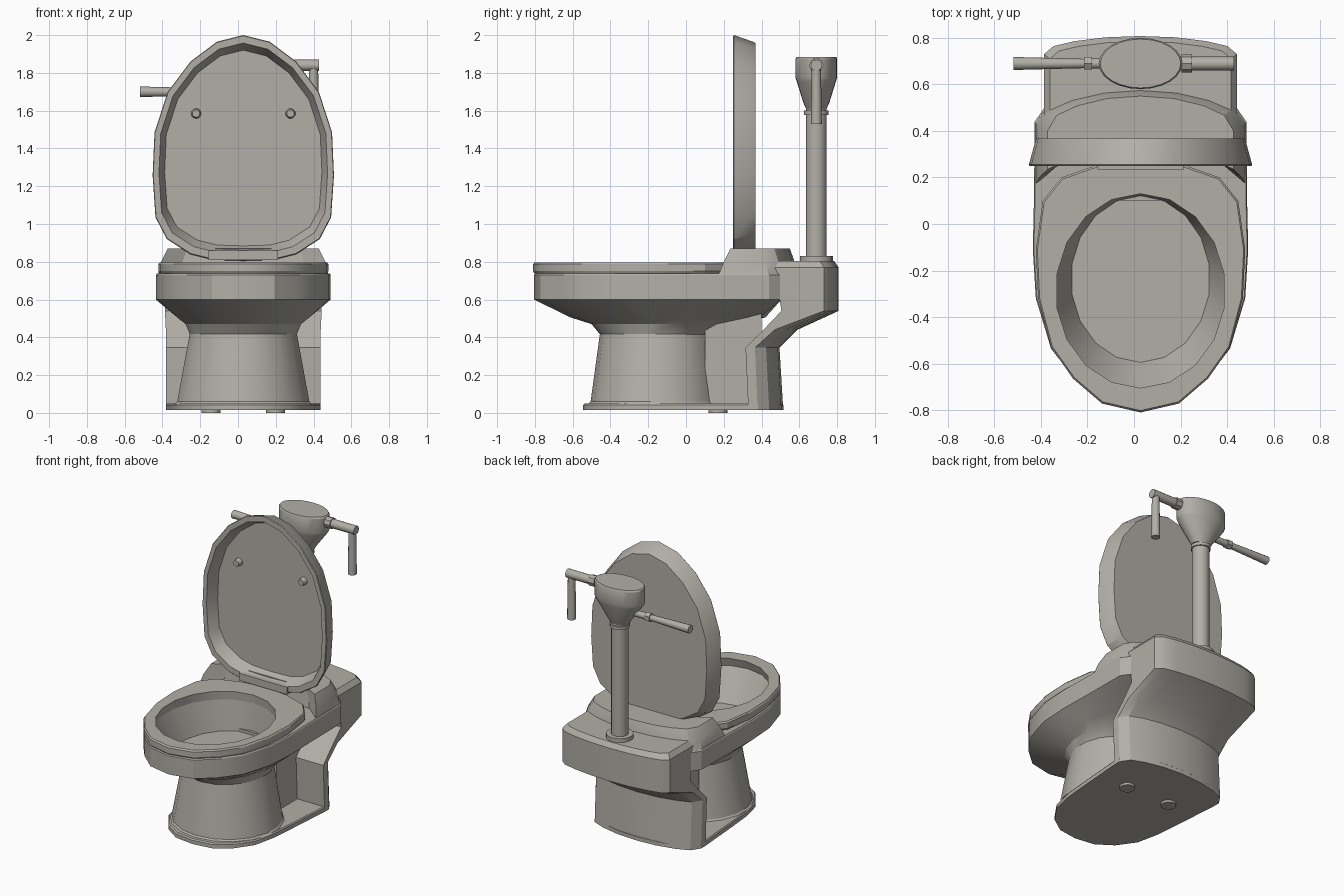
import bpy, bmesh, math
from mathutils import Vector

cube = bpy.data.objects.get("Cube")
if cube:
    bpy.data.objects.remove(cube, do_unlink=True)

CX = 0.028  # the body's centre line

mat = bpy.data.materials.new("warm grey ceramic")
mat.use_nodes = True
COLOUR = (0.45, 0.43, 0.39, 1)
mat.diffuse_color = COLOUR
mat.node_tree.nodes["Principled BSDF"].inputs["Base Color"].default_value = COLOUR


def finish(name, bm, angle=28):
    bmesh.ops.recalc_face_normals(bm, faces=bm.faces)
    mesh = bpy.data.meshes.new(name)
    bm.to_mesh(mesh)
    bm.free()
    mesh.materials.append(mat)
    obj = bpy.data.objects.new(name, mesh)
    bpy.context.collection.objects.link(obj)
    bpy.ops.object.select_all(action='DESELECT')
    obj.select_set(True)
    bpy.context.view_layer.objects.active = obj
    bpy.ops.object.shade_smooth_by_angle(angle=math.radians(angle))
    return obj


def loft(name, rings, upright=False, closed=False, angle=28):
    """Skin mirrored half outlines; each ring is (half outline, level)."""
    bm = bmesh.new()
    loops = []
    for half, level in rings:
        full = half + [(-x, v) for x, v in half[-2:0:-1]]
        loops.append([bm.verts.new((CX + x, level, v) if upright else (CX + x, v, level))
                      for x, v in full])
    pairs = list(zip(loops, loops[1:]))
    if closed:
        pairs.append((loops[-1], loops[0]))
    else:
        bm.faces.new(loops[0])
        bm.faces.new(loops[-1])
    for a, b in pairs:
        n = len(a)
        for i in range(n):
            j = (i + 1) % n
            bm.faces.new((a[i], a[j], b[j], b[i]))
    return finish(name, bm, angle)


def oval(hw, front, back, n=10):
    mid, r = (front + back) / 2, (back - front) / 2
    return [(hw * math.sin(math.pi * i / (n - 1)), mid - r * math.cos(math.pi * i / (n - 1)))
            for i in range(n)]


def bowed(hw, front, corner, back, notch=0):
    """Straight sides, gently curved back, optional hollow in the front."""
    d = back - corner
    return [(0, front + notch), (hw * .74, front + notch), (hw, front), (hw, corner),
            (hw * .9, corner + d * .45), (hw * .68, corner + d * .72),
            (hw * .36, corner + d * .93), (0, back)]


def scaled(half, s, centre):
    return [(x * s, centre + (v - centre) * s) for x, v in half]


def rod(name, start, end, r1, r2=None, sides=12):
    start, end = Vector(start), Vector(end)
    axis = end - start
    bm = bmesh.new()
    bmesh.ops.create_cone(bm, cap_ends=True, segments=sides, radius1=r1,
                          radius2=r1 if r2 is None else r2, depth=axis.length)
    bmesh.ops.rotate(bm, verts=bm.verts, matrix=axis.to_track_quat('Z', 'Y').to_matrix())
    bmesh.ops.translate(bm, verts=bm.verts, vec=(start + end) / 2)
    return finish(name, bm, 40)


# Foot plate and pedestal
foot = [(0, -.545), (.14, -.525), (.25, -.45), (.335, -.33), (.37, -.17), (.385, 0),
        (.41, .33), (.41, .38), (.28, .475), (.15, .505), (0, .515)]
loft("foot_plate", [(foot, .015), (foot, .042), (scaled(foot, .985, 0), .05)])
loft("pedestal", [(oval(.37, -.52, .2), .045), (oval(.355, -.505, .19), .06),
                  (oval(.287, -.455, .155), .425)])
neck = [(0, .1), (.2, .1), (.2, .4), (0, .4)]
loft("pedestal_neck", [(neck, .045), (neck, .55)])
for side in (-1, 1):
    rod("foot_stud", (CX + side * .17, .17, 0), (CX + side * .17, .17, .02), .05)

# Bowl: flared underside, upright band, hollow basin
band = [(0, -.805), (.165, -.77), (.285, -.665), (.385, -.535), (.45, -.32),
        (.463, -.11), (.458, .11), (.455, .44), (.41, .505), (0, .505)]
loft("bowl", [
    (oval(.287, -.455, .155), .415),
    (oval(.31, -.50, .25), .47),
    (oval(.355, -.61, .42), .505),
    (band, .60),
    (band, .73),
    (scaled(band, .99, -.15), .738),
    (oval(.375, -.725, .135), .738),
    (oval(.30, -.595, .12), .53)])

# Seat ring
seat = [(0, -.81), (.165, -.772), (.29, -.665), (.385, -.53), (.44, -.32),
        (.45, -.11), (.42, .1), (.34, .2), (.17, .26), (0, .275)]
seat_hole = oval(.365, -.705, .13)
loft("seat_ring", [
    (seat_hole, .797), (scaled(seat, .985, -.27), .797), (seat, .787),
    (seat, .75), (scaled(seat, .985, -.27), .738), (oval(.372, -.725, .135), .738)],
    closed=True)

# Hinge deck behind the seat
loft("hinge_deck", [
    (bowed(.452, .17, .44, .58, .1), .725),
    (bowed(.435, .20, .42, .575, .08), .80),
    (bowed(.40, .235, .40, .55, .05), .87)])

# Rear body sweeping up from the floor into the tank shelf
loft("rear_body", [
    (bowed(.41, .33, .38, .515), .015),
    (bowed(.41, .315, .365, .495), .345),
    (bowed(.41, .41, .47, .59), .44),
    (bowed(.415, .505, .73, .808), .54),
    (bowed(.415, .47, .73, .808), .77),
    (bowed(.39, .45, .71, .785), .803)])

# Raised lid: shallow hollow tray standing upright
lid = [(0, 2.0), (.14, 1.965), (.28, 1.86), (.40, 1.70), (.47, 1.485), (.48, 1.257),
       (.465, 1.035), (.405, .92), (.28, .84), (.16, .81), (0, .805)]
loft("lid", [
    (scaled(lid, .93, 1.38), .368),
    (scaled(lid, .94, 1.38), .36),
    (lid, .255),
    (scaled(lid, .993, 1.4), .25),
    (scaled(lid, .93, 1.4), .25),
    (scaled(lid, .867, 1.4), .33)], upright=True)
for side in (-1, 1):
    x = CX + side * .25
    rod("lid_bumper", (x, .335, 1.585), (x, .295, 1.585), .028, .02)

# Hinge bar
bar = [(0, .81), (.185, .81), (.185, .86), (0, .86)]
loft("hinge_bar", [(bar, .235), (bar, .27)], upright=True)

# Flush pipe with collars
PY = .69
for name, low, high, r in (("pipe_flange", .80, .83, .087), ("flush_pipe", .81, 1.62, .055),
                           ("pipe_collar", 1.578, 1.60, .064)):
    rod(name, (CX, PY, low), (CX, PY, high), r, sides=18)

# Flush valve head
loft("valve_head", [
    (oval(.064, PY - .052, PY + .052, 13), 1.605),
    (oval(.085, PY - .068, PY + .068, 13), 1.64),
    (oval(.172, PY - .104, PY + .104, 13), 1.755),
    (oval(.18, PY - .11, PY + .11, 13), 1.775),
    (oval(.18, PY - .11, PY + .11, 13), 1.875),
    (oval(.173, PY - .105, PY + .105, 13), 1.885)])

# Supply rod on the right
rod("supply_stem", (CX - .05, PY, 1.70), (-.21, PY, 1.70), .022)
rod("supply_nut", (-.215, PY, 1.70), (-.18, PY, 1.70), .031, sides=6)
rod("supply_rod", (-.21, PY, 1.70), (-.518, PY, 1.70), .02, .028)

# Angled lever on the left
rod("lever_stem", (CX + .12, PY, 1.84), (.23, PY, 1.84), .024)
rod("lever_nut", (.205, PY, 1.84), (.25, PY, 1.84), .038, sides=8)
rod("lever_arm", (.25, PY, 1.84), (.43, PY, 1.84), .03)
rod("lever_handle", (.40, PY, 1.85), (.40, PY, 1.53), .024, .029)
